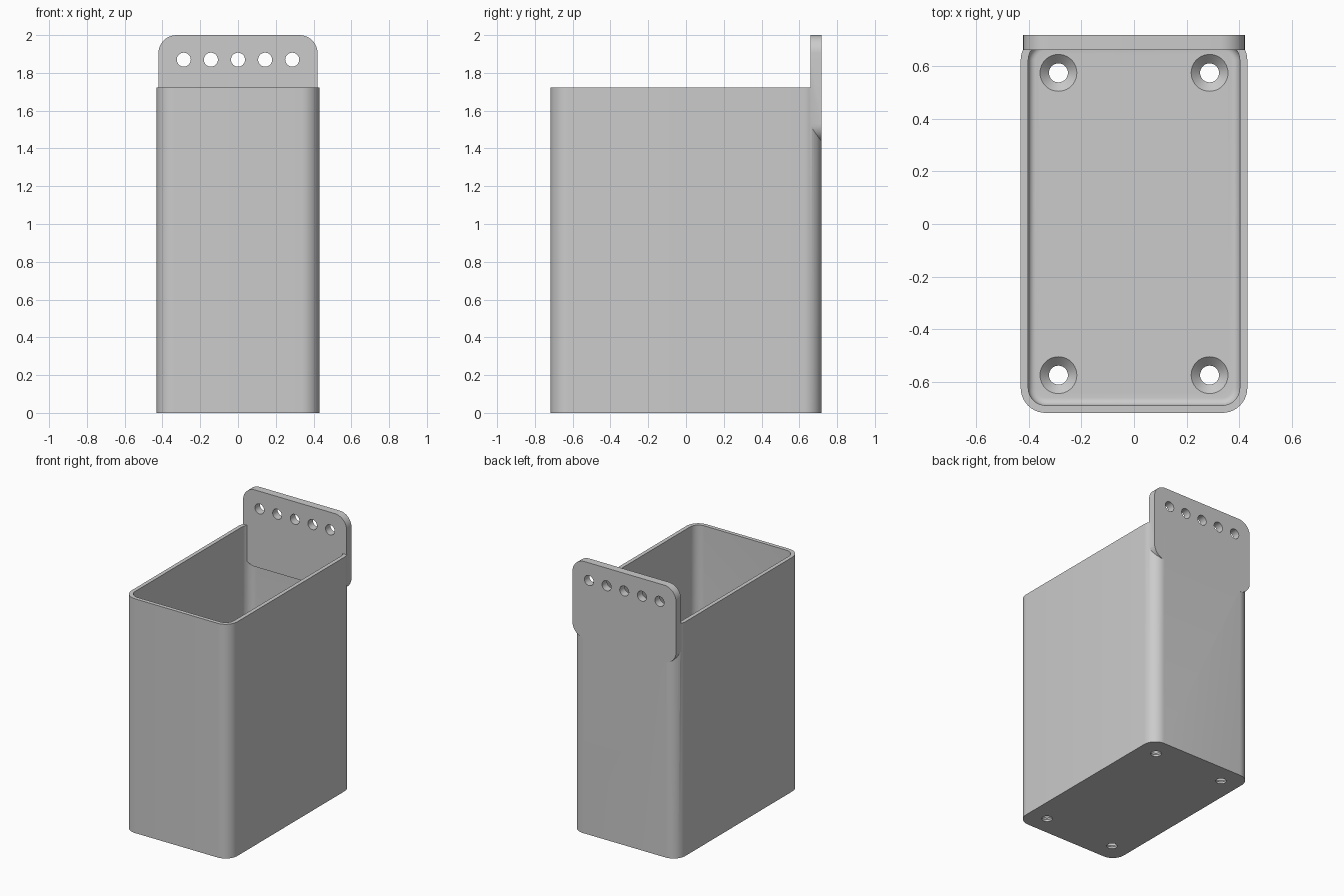
import bpy, bmesh, math
from mathutils import Matrix

MM = 2 / 104.5                      # model units per design millimetre
HALF_X, HALF_Y, RIM_Z = 22.5 * MM, 37.5 * MM, 90 * MM
CORNER, WALL, FLOOR = 5 * MM, 1.5 * MM, 2.5 * MM
TAB_THICK, TAB_HALF, TAB_BOTTOM = 3 * MM, 22 * MM, 75 * MM

cube = bpy.data.objects.get("Cube")
if cube:
    bpy.data.objects.remove(cube, do_unlink=True)

grey = bpy.data.materials.new("plain grey")
grey.use_nodes = True
grey.diffuse_color = (0.6, 0.6, 0.6, 1)
grey.node_tree.nodes["Principled BSDF"].inputs["Base Color"].default_value = (0.6, 0.6, 0.6, 1)


def rounded_rect(hx, hy, r, steps=10):
    """Counter-clockwise outline of a rectangle with round corners."""
    pts = []
    for i, (sx, sy) in enumerate([(1, 1), (-1, 1), (-1, -1), (1, -1)]):
        for k in range(steps + 1):
            a = math.pi / 2 * (i + k / steps)
            pts.append((sx * (hx - r) + r * math.cos(a), sy * (hy - r) + r * math.sin(a)))
    return pts


def loft(name, rings):
    """Closed solid through a list of (outline, height) rings."""
    bm = bmesh.new()
    loops = [[bm.verts.new((x, y, z)) for x, y in pts] for pts, z in rings]
    for low, high in zip(loops, loops[1:]):
        n = len(low)
        for i in range(n):
            j = (i + 1) % n
            bm.faces.new((low[i], low[j], high[j], high[i]))
    bm.faces.new(loops[0][::-1])
    bm.faces.new(loops[-1])
    bmesh.ops.recalc_face_normals(bm, faces=bm.faces)
    mesh = bpy.data.meshes.new(name)
    bm.to_mesh(mesh)
    bm.free()
    mesh.materials.append(grey)
    obj = bpy.data.objects.new(name, mesh)
    bpy.context.collection.objects.link(obj)
    return obj


def circle(r, cx=0, cy=0, n=40):
    return [(cx + r * math.cos(math.tau * i / n), cy + r * math.sin(math.tau * i / n)) for i in range(n)]


def combine(target, tool, operation):
    """Apply a boolean and discard the tool."""
    mod = target.modifiers.new("bool", "BOOLEAN")
    mod.operation, mod.solver, mod.object = operation, "EXACT", tool
    bpy.context.view_layer.objects.active = target
    bpy.ops.object.modifier_apply(modifier=mod.name)
    bpy.data.objects.remove(tool, do_unlink=True)


def inner(inset):
    return rounded_rect(HALF_X - inset, HALF_Y - inset, CORNER - inset)


# Open container: outer wall, rim, inner wall, filleted floor
fillet = 1.5 * MM
outer = rounded_rect(HALF_X, HALF_Y, CORNER)
rings = [(outer, 0), (outer, RIM_Z), (inner(WALL), RIM_Z)]
for k in range(7):
    a = math.pi / 2 * k / 6
    rings.append((inner(WALL + fillet * (1 - math.cos(a))), FLOOR + fillet * (1 - math.sin(a))))
container = loft("container", rings)

# Hanging tab: rounded plate stood upright along the back
tab_mid = (2 + TAB_BOTTOM) / 2
outline = rounded_rect(TAB_HALF, (2 - TAB_BOTTOM) / 2, CORNER)
tab = loft("hanging_tab", [(outline, 0), (outline, TAB_THICK)])
for i in range(-2, 3):
    ring = circle(0.037, i * 7.5 * MM, 1.87 - tab_mid)
    combine(tab, loft("hole_cutter", [(ring, -0.1), (ring, 0.2)]), "DIFFERENCE")
tab.data.transform(Matrix.Translation((0, HALF_Y, tab_mid)) @ Matrix.Rotation(math.pi / 2, 4, "X"))
combine(container, tab, "UNION")

# Countersunk screw holes in the floor
SHAFT, HEAD = 0.036, 0.07
for sx in (-1, 1):
    for sy in (-1, 1):
        cx, cy = sx * 15 * MM, sy * 30 * MM
        profile = [(SHAFT, -0.1), (SHAFT, FLOOR - (HEAD - SHAFT)), (HEAD, FLOOR), (HEAD, FLOOR + 0.05)]
        cutter = loft("screw_cutter", [(circle(r, cx, cy), z) for r, z in profile])
        combine(container, cutter, "DIFFERENCE")

# Smooth the rounded corners, keep the hard edges
bpy.ops.object.select_all(action="DESELECT")
container.select_set(True)
bpy.context.view_layer.objects.active = container
bpy.ops.object.shade_smooth_by_angle(angle=math.radians(30))
